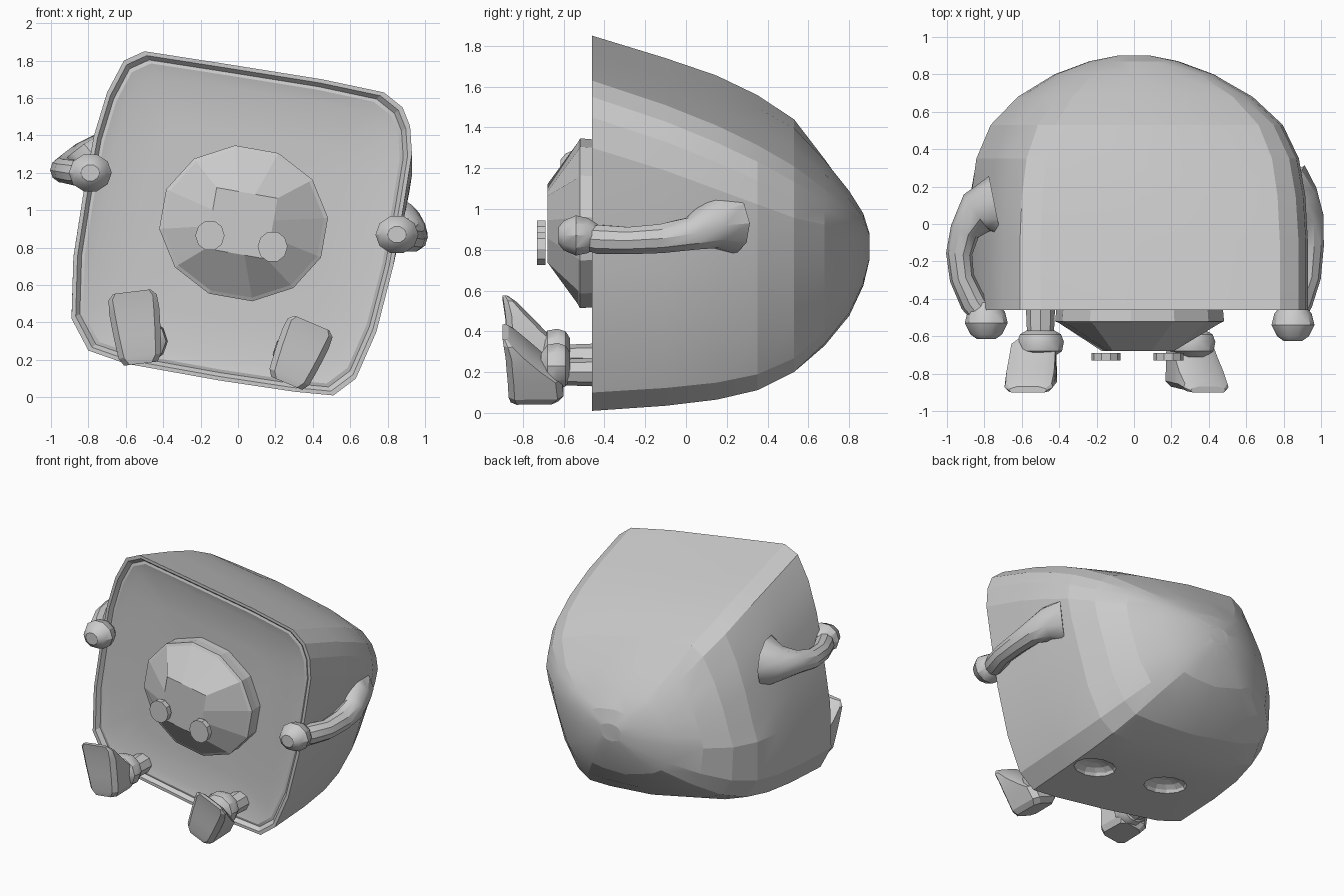
import bpy
import bmesh
from math import sin, cos, pi, radians
from mathutils import Vector, Matrix

cube = bpy.data.objects.get("Cube")
if cube:
    bpy.data.objects.remove(cube, do_unlink=True)

grey = bpy.data.materials.new("plain_grey")
grey.use_nodes = True
grey.diffuse_color = (0.6, 0.6, 0.6, 1)
grey.node_tree.nodes["Principled BSDF"].inputs["Base Color"].default_value = (0.6, 0.6, 0.6, 1)


def loft(name, rings, smooth=None):
    """Skin a list of equal-length point rings and cap both ends."""
    bm = bmesh.new()
    loops = [[bm.verts.new(p) for p in ring] for ring in rings]
    for a, b in zip(loops, loops[1:]):
        for i in range(len(a)):
            j = (i + 1) % len(a)
            bm.faces.new((a[i], a[j], b[j], b[i]))
    bm.faces.new(loops[0])
    bm.faces.new(loops[-1])
    bmesh.ops.recalc_face_normals(bm, faces=bm.faces)
    mesh = bpy.data.meshes.new(name)
    bm.to_mesh(mesh)
    bm.free()
    obj = bpy.data.objects.new(name, mesh)
    bpy.context.collection.objects.link(obj)
    mesh.materials.append(grey)
    if smooth:
        bpy.ops.object.select_all(action='DESELECT')
        obj.select_set(True)
        bpy.context.view_layer.objects.active = obj
        bpy.ops.object.shade_smooth_by_angle(angle=radians(smooth))
    return obj


def tube(name, path, radii, squash=1.0, sides=10):
    """Round limb along a path, with a radius at each point."""
    pts = [Vector(p) for p in path]
    rings = []
    for i, p in enumerate(pts):
        t = (pts[min(i + 1, len(pts) - 1)] - pts[max(i - 1, 0)]).normalized()
        u = t.cross(Vector((0, 0, 1))).normalized()
        v = u.cross(t)
        rings.append([p + radii[i] * (u * cos(a) + v * sin(a) * squash)
                      for a in (2 * pi * k / sides for k in range(sides))])
    return loft(name, rings, 35)


# Body: tilted rounded square that sweeps back to a low blunt tip
outline = [(-.5, 1.85), (-.61, 1.8), (-.7, 1.63), (-.77, 1.4), (-.83, 1.07), (-.88, .75),
           (-.89, .42), (-.8, .25), (-.6, .18), (-.1, .09), (.3, .03), (.51, .01), (.63, .1),
           (.74, .35), (.83, .7), (.89, 1.05), (.93, 1.3), (.92, 1.45), (.88, 1.55),
           (.78, 1.63), (.45, 1.7), (-.05, 1.78)]
MID = .82


def front_ring(y, scale):
    return [(x * scale, y, .92 + (z - .92) * scale) for x, z in outline]


def back_ring(y, width, top, bottom, power, roundness):
    ring = []
    for x, z in outline:
        u, v = x / .9, (z - MID) / (1.03 if z > MID else .81)
        v = v ** power if v > 0 else v
        length = max((u * u + v * v) ** .5, .01)
        k = 1 + roundness * (1 / length - 1)
        h = top - MID if v > 0 else MID - bottom
        ring.append((u * k * width, y, MID + v * k * h))
    return ring


stations = [(-.1, .9, 1.74, .035, 1.2, 0), (.15, .89, 1.66, .06, 1.45, .05),
            (.35, .86, 1.57, .1, 1.7, .12), (.53, .78, 1.46, .18, 2, .25),
            (.68, .63, 1.27, .31, 1.9, .45), (.8, .43, 1.1, .46, 1.6, .65),
            (.87, .24, .98, .62, 1.3, .85), (.9, .09, .88, .75, 1, 1)]
fronts = [(-.41, .15), (-.415, .6), (-.425, .86), (-.44, .93), (-.435, .95), (-.46, .975), (-.46, 1)]
body = loft("body", [front_ring(*f) for f in fronts] + [back_ring(*s) for s in stations], 12)

# Two shallow dimples under the body
for x, z in ((.33, .04), (-.3, .14)):
    bpy.ops.mesh.primitive_uv_sphere_add(segments=12, ring_count=8, location=(x, -.02, z))
    cutter = bpy.context.object
    cutter.name = "dimple_cutter"
    cutter.scale = (.18, .11, .08)
    cutter.rotation_euler.y = radians(10)
    cutter.hide_render = True
    cutter.hide_viewport = True
    cut = body.modifiers.new("dimple", 'BOOLEAN')
    cut.operation = 'DIFFERENCE'
    cut.object = cutter

# Snout: twelve-sided base narrowing to a tilted square plate
tilt = Matrix.Rotation(radians(10), 3, 'Y')
centre = Vector((.03, 0, .93))


def snout_ring(y, radius, square=False):
    ring = []
    for k in range(12):
        a = 2 * pi * (k + .5) / 12
        c, s = cos(a), sin(a)
        r = radius / max(abs(c), abs(s)) if square else radius
        p = tilt @ Vector((r * c * (1 if square else 1.07), 0, r * s * (1 if square else .98)))
        ring.append(centre + p + Vector((-.01 if square else 0, y, 0)))
    return ring


loft("snout", [snout_ring(-.38, .42), snout_ring(-.46, .42), snout_ring(-.52, .425),
               snout_ring(-.53, .405), snout_ring(-.68, .165, True)])

# Nostril discs standing just off the snout
for name, x, z, r in (("right_nostril", -.15, .865, .078), ("left_nostril", .185, .805, .08)):
    loft(name, [[(x + r * cos(a), y, z + r * sin(a) * 1.05)
                 for a in (2 * pi * k / 10 for k in range(10))] for y in (-.69, -.73)])

# Arms with flared shoulders, and rounded hands
tube("left_arm", [(.8, .2, .93), (.88, .12, .92), (.93, .03, .88), (.94, -.12, .855),
                  (.93, -.28, .845), (.88, -.42, .85), (.85, -.5, .86)],
     [.16, .12, .085, .075, .07, .075, .06])
tube("right_arm", [(-.74, .08, 1.24), (-.84, .06, 1.24), (-.905, -.04, 1.23), (-.935, -.16, 1.215),
                   (-.92, -.29, 1.21), (-.86, -.42, 1.2), (-.8, -.5, 1.2)],
     [.18, .12, .08, .07, .066, .07, .06])
for name, x, y, z in (("left_hand", .85, -.53, .87), ("right_hand", -.79, -.52, 1.2)):
    steps = [(-.095, .05), (-.07, .085), (-.01, .115), (.05, .1), (.1, .06)]
    tube(name, [(x, y + d, z) for d, r in steps], [r for d, r in steps], .9)

# Feet: upright soles facing forward, toes up; cuffs and legs behind them
# Each slice: height, front y, back y, half width
slices = [(0, -.86, -.63, .09), (.04, -.87, -.6, .115), (.14, -.875, -.61, .125),
          (.2, -.88, -.68, .13), (.28, -.885, -.76, .135), (.35, -.895, -.83, .13), (.38, -.9, -.87, .1)]
for side, heel, lean, size, leg in (("right", (-.52, .18), -7, 1.02, (-.5, .27)),
                                    ("left", (.26, .075), 23, .92, (.31, .2))):
    turn = Matrix.Rotation(radians(lean), 3, 'Y')
    rings = []
    for h, y0, y1, w in slices:
        b = min(.03, (y1 - y0) / 3)
        shape = [(-w + b, y0), (w - b, y0), (w, y0 + b), (w * .95, y1 - b),
                 (w * .6, y1), (-w * .6, y1), (-w * .95, y1 - b), (-w, y0 + b)]
        rings.append([turn @ Vector((x, y, h * size)) + Vector((heel[0], 0, heel[1])) for x, y in shape])
    loft(side + "_foot", rings, 25)
    cuff = [(-.71, .07), (-.68, .115), (-.63, .125), (-.59, .11), (-.57, .075)]
    tube(side + "_cuff", [(leg[0], y, leg[1] + .03) for y, r in cuff], [r for y, r in cuff], .95)
    tube(side + "_leg", [(leg[0], y, leg[1]) for y in (-.62, -.52, -.38)], [.07, .075, .08], .9, 8)
